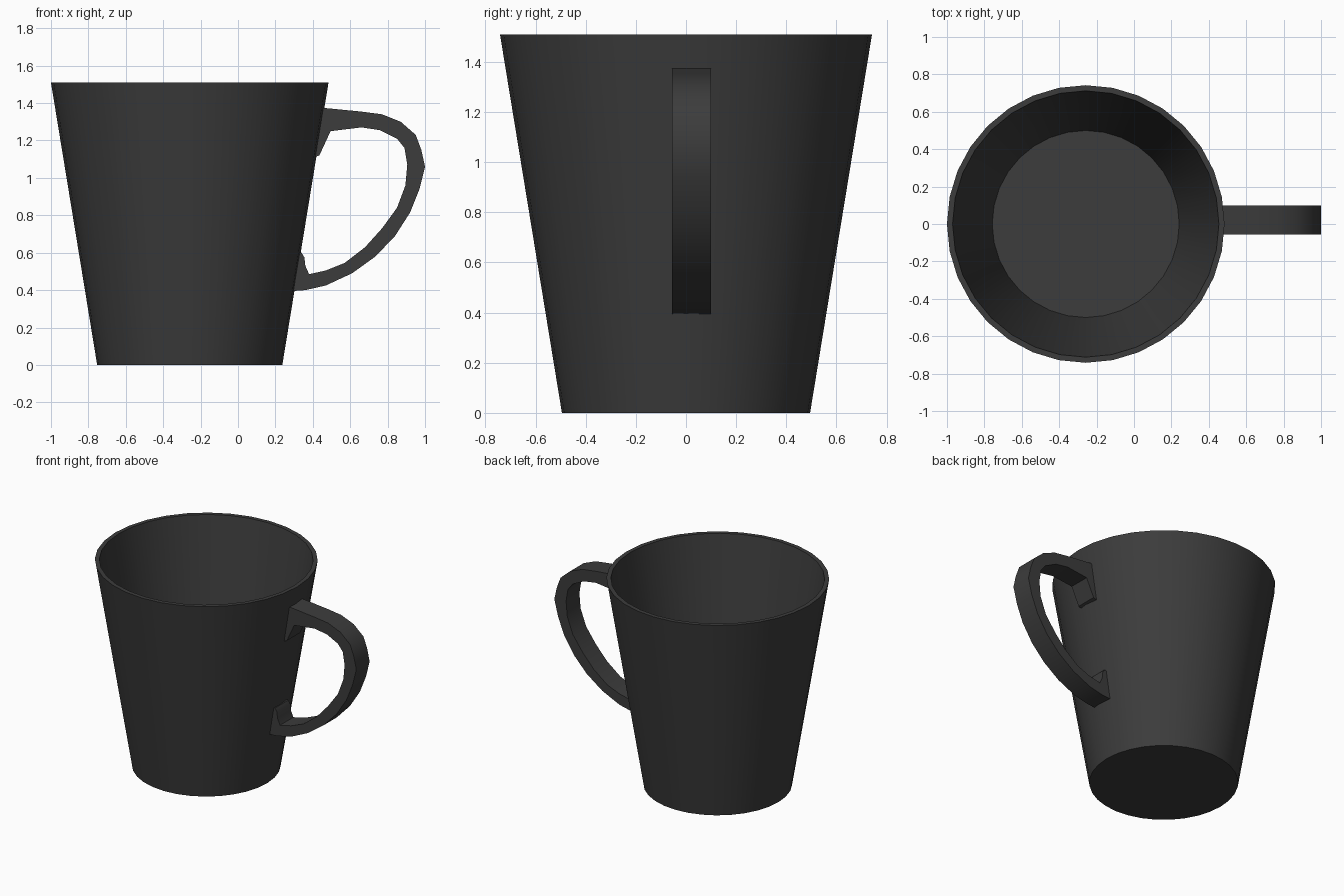
import bpy
import bmesh
import math

# Remove the default object
default_cube = bpy.data.objects.get("Cube")
if default_cube:
    bpy.data.objects.remove(default_cube, do_unlink=True)


def make_material(name, colour):
    material = bpy.data.materials.new(name)
    material.use_nodes = True
    material.diffuse_color = colour
    material.node_tree.nodes["Principled BSDF"].inputs["Base Color"].default_value = colour
    return material


def finish(mesh_builder, name, material):
    """Turn a bmesh into a shaded, coloured object."""
    bmesh.ops.recalc_face_normals(mesh_builder, faces=mesh_builder.faces)
    mesh = bpy.data.meshes.new(name)
    mesh_builder.to_mesh(mesh)
    mesh_builder.free()
    mesh.materials.append(material)
    part = bpy.data.objects.new(name, mesh)
    bpy.context.collection.objects.link(part)
    bpy.ops.object.select_all(action="DESELECT")
    part.select_set(True)
    bpy.context.view_layer.objects.active = part
    bpy.ops.object.shade_smooth_by_angle(angle=math.radians(35))
    return part


def revolve(profile, sides):
    """Rings of vertices for each (radius, height), capped at both ends."""
    builder = bmesh.new()
    rings = []
    for radius, height in profile:
        angles = [math.tau * i / sides for i in range(sides)]
        rings.append([builder.verts.new((radius * math.cos(a), radius * math.sin(a), height))
                      for a in angles])
    for lower, upper in zip(rings, rings[1:]):
        for i in range(sides):
            j = (i + 1) % sides
            builder.faces.new((lower[i], lower[j], upper[j], upper[i]))
    builder.faces.new(rings[0])
    builder.faces.new(rings[-1])
    return builder


def extrude_outline(outline, y_front, y_back):
    """Closed x-z outline given thickness along y."""
    builder = bmesh.new()
    front = builder.faces.new([builder.verts.new((x, y_front, z)) for x, z in outline])
    result = bmesh.ops.extrude_face_region(builder, geom=[front], use_keep_orig=True)
    moved = [v for v in result["geom"] if isinstance(v, bmesh.types.BMVert)]
    bmesh.ops.translate(builder, verts=moved, vec=(0, y_back - y_front, 0))
    return builder


charcoal = make_material("charcoal", (0.045, 0.045, 0.045, 1))

# Tapered cup: outer wall, rim, inner wall and raised floor
cup_profile = [(0.495, 0), (0.742, 1.51), (0.712, 1.51), (0.5, 0.2)]
cup = finish(revolve(cup_profile, 32), "cup_body", charcoal)
cup.location.x = -0.258

# Handle: outer edge from top to bottom, then inner edge back up
outer_edge = [
    (0.45, 1.375), (0.655, 1.355), (0.77, 1.34), (0.87, 1.3), (0.95, 1.23),
    (0.98, 1.15), (1, 1.06), (0.97, 0.94), (0.92, 0.815), (0.84, 0.69),
    (0.735, 0.58), (0.61, 0.49), (0.47, 0.425), (0.36, 0.4), (0.29, 0.395),
]
inner_edge = [
    (0.32, 0.6), (0.34, 0.6), (0.355, 0.575), (0.36, 0.53), (0.38, 0.485),
    (0.47, 0.505), (0.57, 0.545), (0.68, 0.63), (0.77, 0.73), (0.85, 0.84),
    (0.895, 0.96), (0.905, 1.07), (0.89, 1.16), (0.85, 1.21), (0.76, 1.255),
    (0.66, 1.27), (0.495, 1.25), (0.435, 1.12), (0.405, 1.11),
]
finish(extrude_outline(outer_edge + inner_edge, -0.055, 0.1), "handle", charcoal)
